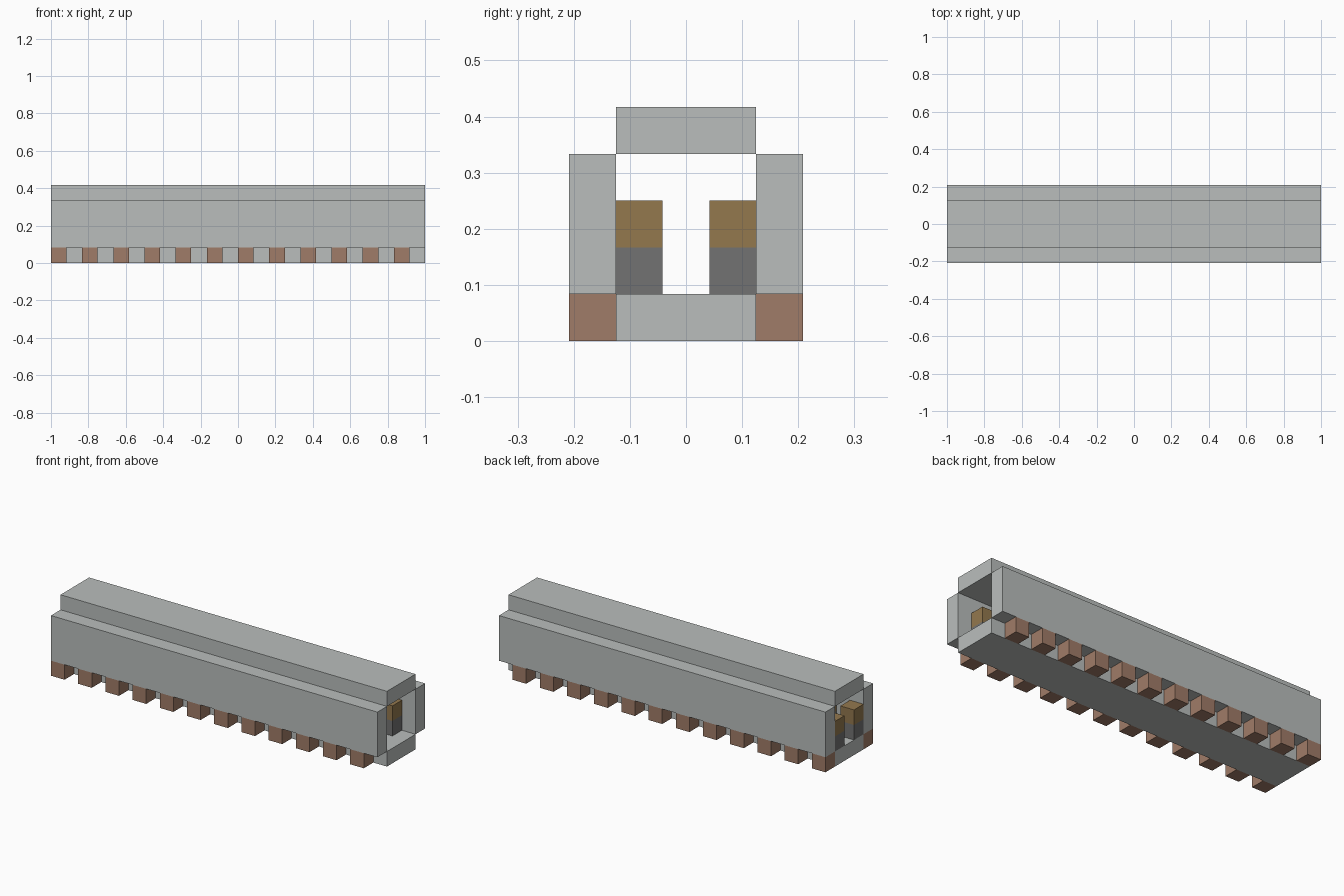
import bpy
import bmesh
from mathutils import Matrix, Vector

cube = bpy.data.objects.get("Cube")
if cube:
    bpy.data.objects.remove(cube, do_unlink=True)

U = 1 / 12          # one block
LENGTH = 24         # tunnel length in blocks


def material(name, rgb):
    mat = bpy.data.materials.new(name)
    mat.use_nodes = True
    mat.diffuse_color = (*rgb, 1)
    mat.node_tree.nodes["Principled BSDF"].inputs["Base Color"].default_value = (*rgb, 1)
    return mat


stone = material("pale_stone", (0.49, 0.515, 0.505))
brick = material("brown_brick", (0.352, 0.202, 0.138))
iron = material("dark_grey", (0.171, 0.171, 0.171))
gold = material("ochre", (0.292, 0.188, 0.076))


def blocks(name, mat, y, z, spans):
    """Row of boxes: y and z are ranges in blocks, spans are ranges along the length."""
    bm = bmesh.new()
    for x in spans:
        ranges = ((x[0] - LENGTH / 2, x[1] - LENGTH / 2), y, z)
        centre = Vector([(a + b) / 2 * U for a, b in ranges])
        size = Vector([(b - a) * U for a, b in ranges])
        bmesh.ops.create_cube(bm, size=1, matrix=Matrix.LocRotScale(centre, None, size))
    mesh = bpy.data.meshes.new(name)
    bm.to_mesh(mesh)
    bm.free()
    mesh.materials.append(mat)
    obj = bpy.data.objects.new(name, mesh)
    bpy.context.collection.objects.link(obj)


full = [(0, LENGTH)]
every_other = [(i, i + 1) for i in range(0, LENGTH, 2)]

# Floor and roof slabs
blocks("floor", stone, (-1.5, 1.5), (0, 1), full)
blocks("roof", stone, (-1.5, 1.5), (4, 5), full)

# Mirrored sides: wall, spaced footings, inner posts with caps
for side, s in (("front", -1), ("back", 1)):
    outer = tuple(sorted((s * 1.5, s * 2.5)))
    inner = tuple(sorted((s * 0.5, s * 1.5)))
    blocks(side + "_wall", stone, outer, (1, 4), full)
    blocks(side + "_footings", brick, outer, (0, 1), every_other)
    blocks(side + "_posts", iron, inner, (1, 2), every_other)
    blocks(side + "_post_caps", gold, inner, (2, 3), every_other)
